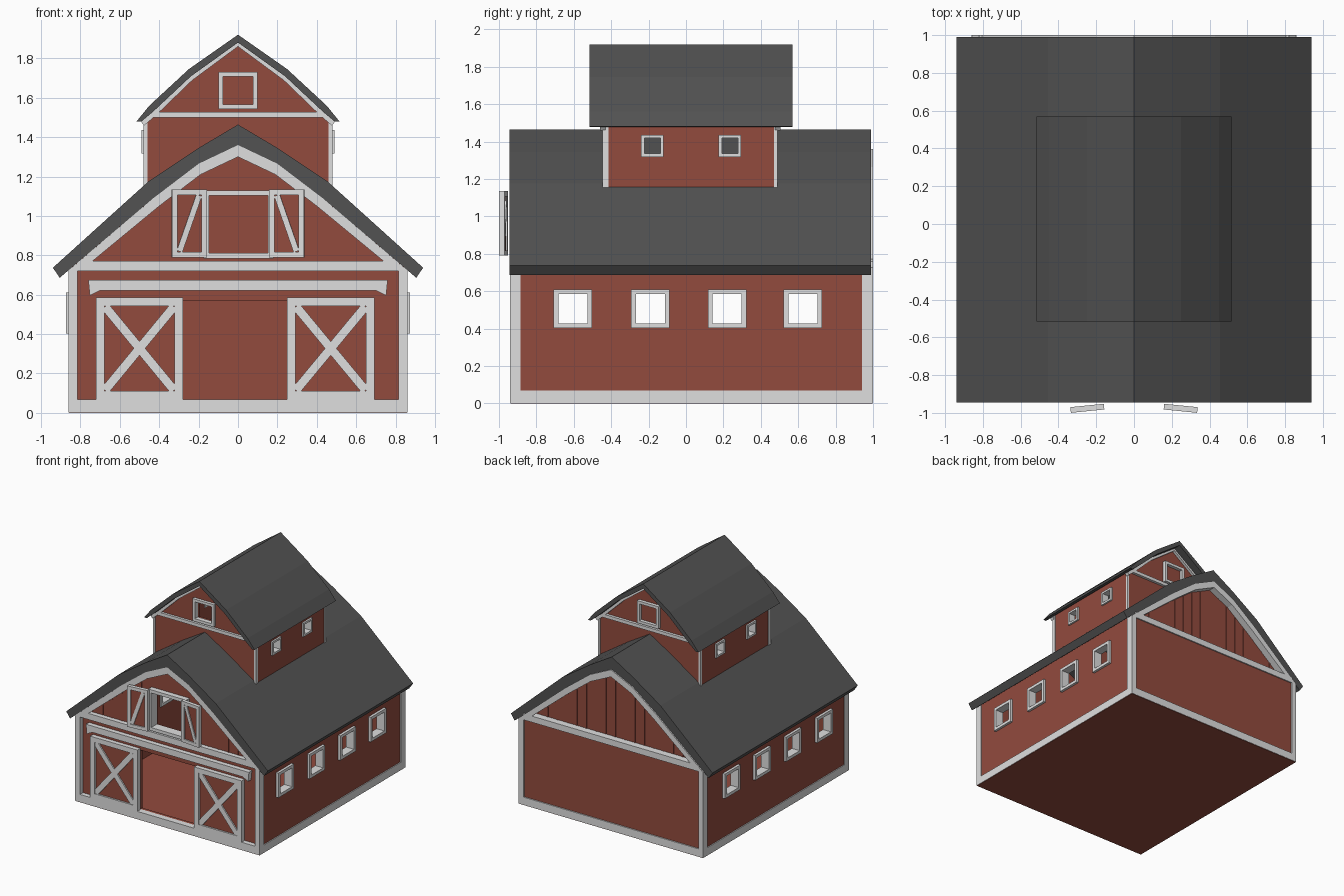
import bpy
import bmesh
from mathutils import Matrix, Vector

if "Cube" in bpy.data.objects:
    bpy.data.objects.remove(bpy.data.objects["Cube"], do_unlink=True)


def material(name, rgb):
    m = bpy.data.materials.new(name)
    m.use_nodes = True
    m.diffuse_color = (*rgb, 1)
    bsdf = m.node_tree.nodes["Principled BSDF"]
    bsdf.inputs["Base Color"].default_value = (*rgb, 1)
    bsdf.inputs["Roughness"].default_value = 0.9
    return m


MATS = [material("barn_red", (0.29, 0.07, 0.048)),
        material("trim_white", (0.74, 0.74, 0.74)),
        material("roof_grey", (0.085, 0.085, 0.085))]
RED, WHITE, GREY = range(3)


def prism(bm, pts, y0, y1, mat):
    """Extrude an x-z outline along y."""
    a = [bm.verts.new((x, y0, z)) for x, z in pts]
    b = [bm.verts.new((x, y1, z)) for x, z in pts]
    n = len(pts)
    faces = [bm.faces.new(a), bm.faces.new(b[::-1])]
    faces += [bm.faces.new((a[i], b[i], b[(i + 1) % n], a[(i + 1) % n])) for i in range(n)]
    for f in faces:
        f.material_index = mat


def box(bm, x, y, z, mat):
    prism(bm, [(x[0], z[0]), (x[1], z[0]), (x[1], z[1]), (x[0], z[1])], y[0], y[1], mat)


def beam(bm, p, q, w, y0, y1, mat):
    p, q = Vector(p), Vector(q)
    d = (q - p).normalized() * w / 2
    s = Vector((-d.y, d.x))
    prism(bm, [p + s, p - s, q - s, q + s], y0, y1, mat)


def both(half):
    return [(-x, z) for x, z in half[:0:-1]] + list(half)


def band(bm, outer, inner, y0, y1, mat):
    """Mirrored strip between two half profiles, extruded along y."""
    o, i = both(outer), both(inner)
    for k in range(len(o) - 1):
        prism(bm, [o[k], o[k + 1], i[k + 1], i[k]], y0, y1, mat)


def ring(bm, u, z, w, d, mat, side=False):
    """Rectangular frame; side frames lie in the y-z plane."""
    for uu, zz in ((u, (z[0], z[0] + w)), (u, (z[1] - w, z[1])),
                   ((u[0], u[0] + w), (z[0] + w, z[1] - w)),
                   ((u[1] - w, u[1]), (z[0] + w, z[1] - w))):
        if side:
            box(bm, d, uu, zz, mat)
        else:
            box(bm, uu, d, zz, mat)


def finish(name, bm):
    bmesh.ops.remove_doubles(bm, verts=bm.verts, dist=1e-6) if name.endswith("roof") else None
    if name.endswith("roof"):
        # drop the hidden faces between strip segments
        seen = {}
        for f in bm.faces:
            seen.setdefault(frozenset(f.verts), []).append(f)
        inner = [f for f in bm.faces if all(len(e.link_faces) > 2 for e in f.edges)]
        bmesh.ops.delete(bm, geom=inner, context='FACES_ONLY')
    bmesh.ops.recalc_face_normals(bm, faces=bm.faces)
    me = bpy.data.meshes.new(name)
    bm.to_mesh(me)
    bm.free()
    for m in MATS:
        me.materials.append(m)
    ob = bpy.data.objects.new(name, me)
    bpy.context.collection.objects.link(ob)
    return ob


def make(name, fn, *args, **kw):
    bm = bmesh.new()
    fn(bm, *args, **kw)
    return finish(name, bm)


def cut(ob, x, y, z):
    c = make("opening_cutter", box, x, y, z, RED)
    c.hide_render = True
    mod = ob.modifiers.new("opening", 'BOOLEAN')
    mod.operation, mod.solver, mod.object = 'DIFFERENCE', 'EXACT', c
    bpy.context.view_layer.objects.active = ob
    bpy.ops.object.modifier_apply(modifier=mod.name)
    bpy.data.objects.remove(c, do_unlink=True)


def height(half, x):
    for (x0, z0), (x1, z1) in zip(half, half[1:]):
        if x <= x1:
            return z0 + (z1 - z0) * (x - x0) / (x1 - x0)
    return half[-1][1]


# Main roof
ROOF = [(0, 1.464), (0.2, 1.345), (0.455, 1.175), (0.94, 0.737)]
EAVE = [(0, 1.36), (0.2, 1.265), (0.43, 1.09), (0.905, 0.686)]
ARCH = [(0, 1.36), (0.2, 1.265), (0.43, 1.09), (0.86, 0.724)]
ARCH_IN = [(0, 1.3), (0.19, 1.21), (0.4, 1.05), (0.8, 0.72)]
make("main_roof", band, ROOF, EAVE, -0.945, 0.99, GREY)

# Walls and floor
gable = [(-0.85, 0.01), *both([(x, z + 0.015) for x, z in ARCH[:-1]] + [(0.85, 0.745)]), (0.85, 0.01)]
front = make("front_wall", prism, gable, -0.9, -0.86, RED)
cut(front, (-0.29, 0.27), (-1, -0.8), (0.065, 0.57))
cut(front, (-0.15, 0.16), (-1, -0.8), (0.81, 1.11))
make("back_wall", prism, gable, 0.9, 0.94, RED)
make("back_lower_wall", box, (-0.83, 0.83), (0.935, 0.99), (0.03, 0.73), RED)
make("floor", box, (-0.857, 0.857), (-0.937, 0.997), (0, 0.05), RED)
WINDOWS = (-0.605, -0.19, 0.22, 0.625)
for s, side in ((1, "left"), (-1, "right")):
    wall = make(side + "_wall", box, sorted((s * 0.81, s * 0.852)), (-0.9, 0.96), (0.02, 0.745), RED)
    for i, y in enumerate(WINDOWS):
        cut(wall, sorted((s * 0.7, s * 0.95)), (y - 0.09, y + 0.09), (0.415, 0.595))
        make(f"{side}_window_frame_{i + 1}", ring, (y - 0.103, y + 0.103), (0.402, 0.61),
             0.025, sorted((s * 0.8, s * 0.873)), WHITE, side=True)
    # Corner posts and base board
    for name, y in (("front", (-0.94, -0.885)), ("back", (0.94, 1.0))):
        make(f"{side}_{name}_post", box, sorted((s * 0.815, s * 0.86)), y, (0.003, 0.726), WHITE)
    make(side + "_base_board", box, sorted((s * 0.815, s * 0.86)), (-0.885, 0.94), (0.003, 0.068), WHITE)

# Gable trim and wall battens at both ends
for name, y0, y1 in (("front", -0.94, -0.89), ("back", 0.93, 1.0)):
    make(name + "_gable_arch", band, ARCH, ARCH_IN, y0, y1, WHITE)
    make(name + "_cross_board", box, (-0.82, 0.82), (y0, y1), (0.72, 0.772), WHITE)
    make(name + "_base_board", box, (-0.82, 0.82), (y0, y1), (0.003, 0.068), WHITE)
    bm = bmesh.new()
    for k in range(-8, 9):
        x = k * 0.09
        top = height(ARCH_IN, abs(x) + 0.005)
        if top > 0.8 and (name == "back" or abs(x) > 0.2):
            y = (-0.904, -0.898) if name == "front" else (0.938, 0.944)
            box(bm, (x - 0.005, x + 0.005), y, (0.77, top), RED)
    finish(name + "_gable_battens", bm)

# Sliding doors and their rail
make("door_rail", band, [(0, 0.675), (0.7, 0.675), (0.76, 0.675)],
     [(0, 0.622), (0.7, 0.622), (0.752, 0.595)], -0.94, -0.89, WHITE)
for side, x0, x1 in (("right", -0.72, -0.28), ("left", 0.25, 0.692)):
    bm = bmesh.new()
    box(bm, (x0 + 0.01, x1 - 0.01), (-0.925, -0.903), (0.075, 0.575), RED)
    ring(bm, (x0, x1), (0.068, 0.585), 0.042, (-0.94, -0.902), WHITE)
    a, b, lo, hi = x0 + 0.045, x1 - 0.045, 0.115, 0.54
    beam(bm, (a, lo), (b, hi), 0.045, -0.937, -0.92, WHITE)
    beam(bm, (a, hi), (b, lo), 0.045, -0.936, -0.92, WHITE)
    finish(side + "_sliding_door", bm)

# Loft opening with two open shutters
make("loft_frame", ring, (-0.175, 0.18), (0.785, 1.13), 0.027, (-0.945, -0.87), WHITE)
for s, side in ((1, "left"), (-1, "right")):
    bm = bmesh.new()
    box(bm, sorted((s * 0.01, s * 0.17)), (-0.02, -0.008), (0.8, 1.12), RED)
    ring(bm, sorted((0, s * 0.178)), (0.79, 1.135), 0.028, (-0.03, 0), WHITE)
    beam(bm, (s * 0.04, 1.105), (s * 0.14, 0.82), 0.03, -0.028, -0.002, WHITE)
    bm.transform(Matrix.Translation((s * 0.16, -0.952, 0)) @ Matrix.Rotation(-s * 0.1, 4, 'Z'))
    finish(side + "_loft_shutter", bm)

# Cupola roof
TOP = [(0, 1.92), (0.25, 1.745), (0.45, 1.56), (0.515, 1.48)]
UNDER = [(0, 1.88), (0.24, 1.708), (0.43, 1.53), (0.492, 1.478)]
make("cupola_roof", band, TOP, UNDER, -0.515, 0.57, GREY)

# Cupola walls
ends = [(-0.474, 1.12), *both([(x, z + 0.01) for x, z in UNDER[:-1]] + [(0.474, 1.5)]), (0.474, 1.12)]
cupola_front = make("cupola_front_wall", prism, ends, -0.44, -0.4, RED)
cut(cupola_front, (-0.08, 0.08), (-0.6, -0.3), (1.56, 1.71))
make("cupola_back_wall", prism, ends, 0.445, 0.482, RED)
for s, side in ((1, "left"), (-1, "right")):
    wall = make(f"cupola_{side}_wall", box, sorted((s * 0.435, s * 0.475)), (-0.43, 0.475), (1.12, 1.5), RED)
    for i, y in enumerate((-0.18, 0.235)):
        cut(wall, sorted((s * 0.3, s * 0.6)), (y - 0.05, y + 0.05), (1.33, 1.425))
        make(f"cupola_{side}_window_frame_{i + 1}", ring, (y - 0.06, y + 0.06), (1.318, 1.435),
             0.017, sorted((s * 0.43, s * 0.49)), WHITE, side=True)
    for name, y in (("front", (-0.447, -0.415)), ("back", (0.47, 0.488))):
        make(f"cupola_{side}_{name}_post", box, sorted((s * 0.46, s * 0.479)), y, (1.12, 1.5), WHITE)

# Cupola gable trim
for name, y0, y1 in (("front", -0.46, -0.43), ("back", 0.475, 0.505)):
    make(f"cupola_{name}_cross_board", box, (-0.468, 0.468), (y0, y1), (1.5, 1.528), WHITE)
    make(f"cupola_{name}_window_frame", ring, (-0.1, 0.1), (1.542, 1.73), 0.023, (y0 - 0.005, y1 + 0.005), WHITE)
    make(f"cupola_{name}_gable_arch", band, UNDER, [(x * 0.97, z - 0.02) for x, z in UNDER], y0, y1, WHITE)
